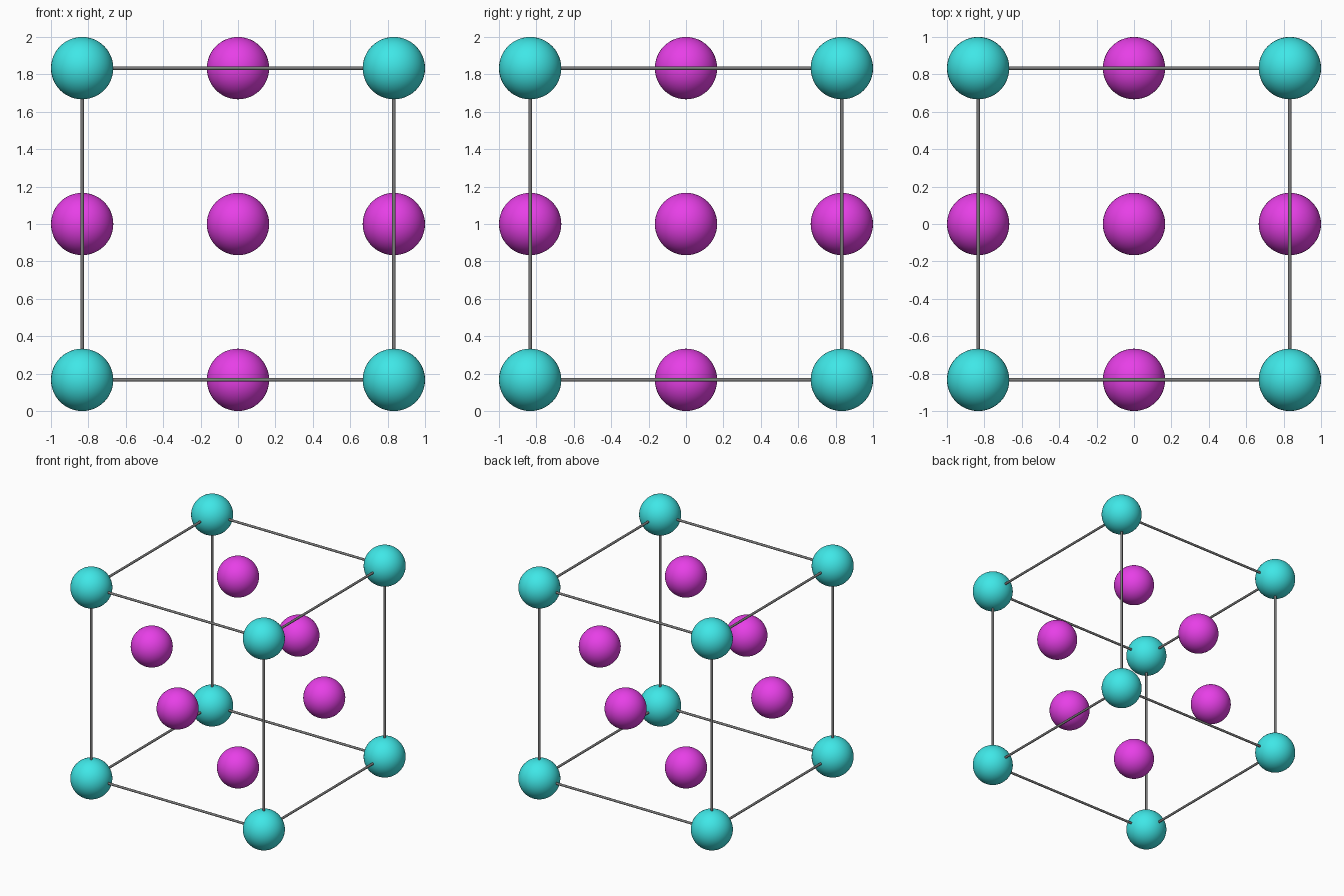
import bpy
from itertools import product
from mathutils import Vector

if "Cube" in bpy.data.objects:
    bpy.data.objects.remove(bpy.data.objects["Cube"])

R = 1 / 6          # atom radius
H = 1 - R          # half the cell edge
ROD = 0.01         # edge rod radius
C = Vector((0, 0, 1))


def material(name, rgb):
    m = bpy.data.materials.new(name)
    m.diffuse_color = (*rgb, 1)
    m.use_nodes = True
    m.node_tree.nodes["Principled BSDF"].inputs["Base Color"].default_value = m.diffuse_color
    return m


TEAL = material("teal", (0.05, 0.8, 0.8))
MAGENTA = material("magenta", (0.8, 0.05, 0.8))
DARK = material("dark_grey", (0.2, 0.2, 0.2))


def finish(name, mat):
    ob = bpy.context.object
    ob.name = name
    ob.data.materials.append(mat)
    bpy.ops.object.shade_smooth_by_angle()


def atom(name, pos, mat):
    bpy.ops.mesh.primitive_uv_sphere_add(segments=48, ring_count=24, radius=R, location=C + pos)
    finish(name, mat)


# Corner atoms
for s in product((-1, 1), repeat=3):
    atom("corner_atom", Vector(s) * H, TEAL)

for axis in range(3):
    # Face-centre atoms
    for s in (-1, 1):
        pos = Vector((0, 0, 0))
        pos[axis] = s * H
        atom("face_atom", pos, MAGENTA)

    # Four cell edges parallel to this axis
    direction = Vector((0, 0, 0))
    direction[axis] = 1
    for a, b in product((-H, H), repeat=2):
        pos = Vector((0, 0, 0))
        pos[(axis + 1) % 3], pos[(axis + 2) % 3] = a, b
        bpy.ops.mesh.primitive_cylinder_add(
            vertices=16, radius=ROD, depth=2 * H, location=C + pos,
            rotation=direction.to_track_quat('Z', 'Y').to_euler())
        finish("cell_edge", DARK)
